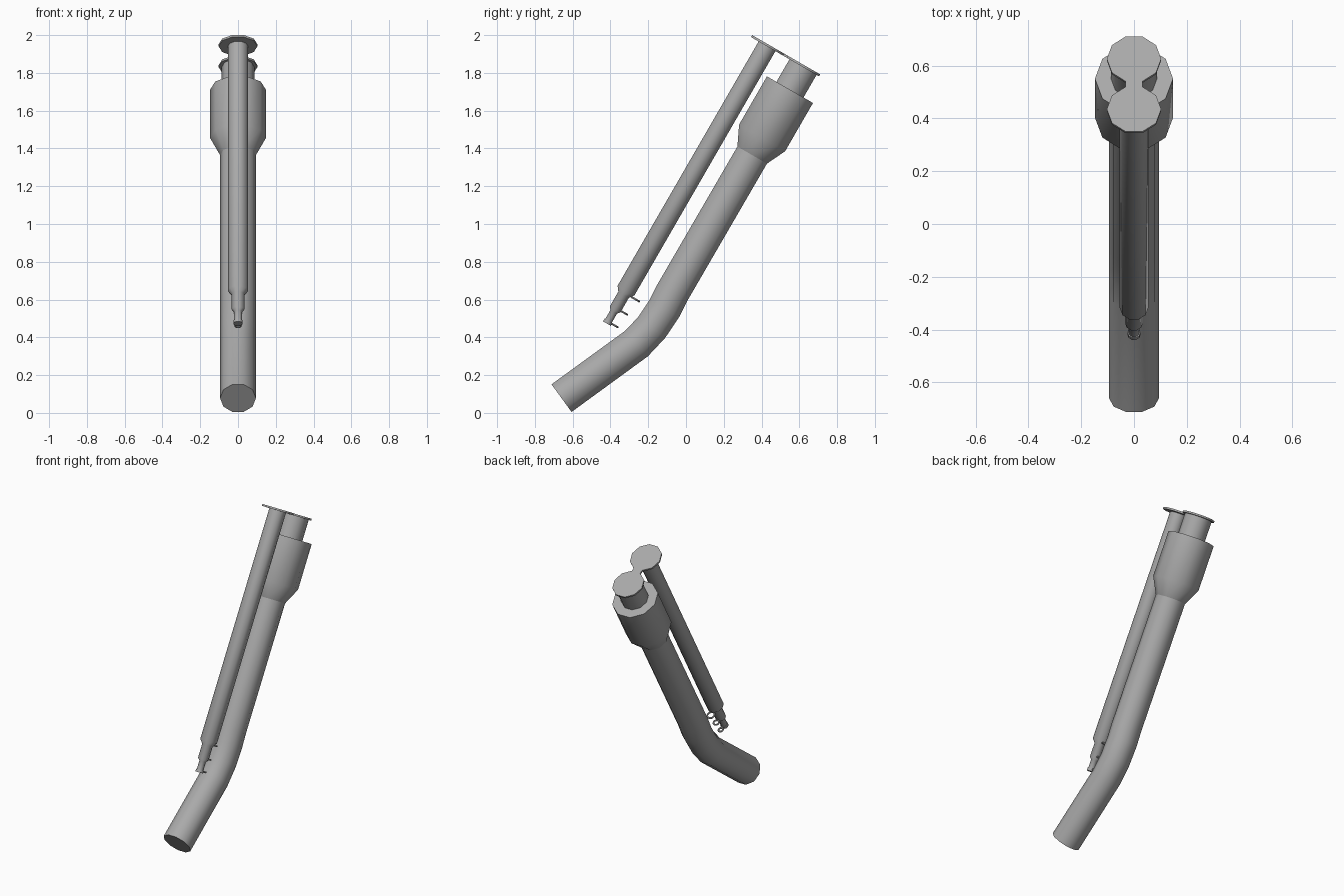
import bpy, bmesh
from math import sin, cos, radians, pi
from mathutils import Vector

cube = bpy.data.objects.get("Cube")
if cube:
    bpy.data.objects.remove(cube)

SIDES = 10
TILT = radians(30)
X = Vector((1, 0, 0))
AXIS = Vector((0, sin(TILT), cos(TILT)))       # up along the tubes
ACROSS = Vector((0, cos(TILT), -sin(TILT)))    # from thin tube to main pipe
CORNER = Vector((0, 0.35, 2.0))                # front edge of the top plate
DISC_R = 0.103
THIN, MAIN = 0.098, 0.318                      # axis offsets along the plate

metal = bpy.data.materials.new("grey metal")
metal.use_nodes = True
GREY = (0.4, 0.4, 0.4, 1)
metal.diffuse_color = GREY
metal.node_tree.nodes["Principled BSDF"].inputs["Base Color"].default_value = GREY


def at(offset, depth):
    """Point at an offset along the plate and a depth below it."""
    return CORNER + ACROSS * offset - AXIS * depth


def finish(obj):
    obj.data.materials.append(metal)
    bpy.ops.object.select_all(action='DESELECT')
    obj.select_set(True)
    bpy.context.view_layer.objects.active = obj
    bpy.ops.object.shade_smooth_by_angle(angle=radians(40))


def add_mesh(name, bm):
    bmesh.ops.recalc_face_normals(bm, faces=bm.faces)
    mesh = bpy.data.meshes.new(name)
    bm.to_mesh(mesh)
    bm.free()
    obj = bpy.data.objects.new(name, mesh)
    bpy.context.collection.objects.link(obj)
    finish(obj)


def sweep(name, path, radii):
    """Capped tube along a path in the side plane, one radius per point."""
    bm = bmesh.new()
    rings = []
    for i, p in enumerate(path):
        before = (p - path[i - 1]).normalized() if i else Vector()
        after = (path[i + 1] - p).normalized() if i < len(path) - 1 else Vector()
        side = (before + after).normalized().cross(X)
        rings.append([bm.verts.new(p + radii[i] * (X * cos(a) + side * sin(a)))
                      for a in (2 * pi * k / SIDES for k in range(SIDES))])
    for lower, upper in zip(rings, rings[1:]):
        for k in range(SIDES):
            n = (k + 1) % SIDES
            bm.faces.new((lower[k], lower[n], upper[n], upper[k]))
    bm.faces.new(rings[0])
    bm.faces.new(rings[-1])
    add_mesh(name, bm)


def straight(name, offset, profile):
    sweep(name, [at(offset, depth) for depth, r in profile], [r for depth, r in profile])


# Top plate: two ten-sided discs joined by a narrow bridge
outline = []
for centre, start in ((THIN, 108), (MAIN, 288)):
    for k in range(SIDES):
        a = radians(start + 36 * k)
        outline.append((DISC_R * cos(a), centre + DISC_R * sin(a)))
bm = bmesh.new()
face = bm.faces.new([bm.verts.new(at(t, 0) + X * x) for x, t in outline])
extruded = bmesh.ops.extrude_face_region(bm, geom=[face])
bmesh.ops.translate(bm, vec=-AXIS * 0.012,
                    verts=[v for v in extruded["geom"] if isinstance(v, bmesh.types.BMVert)])
if face.is_valid and len(bm.faces) == len(outline) + 1:
    bm.faces.new([v for v in bm.verts][:len(outline)])
add_mesh("top_plate", bm)

# Neck and housing on the main axis
straight("neck", MAIN, [(0.005, 0.087), (0.2, 0.087)])
straight("housing", MAIN, [(0.15, 0.148), (0.445, 0.148), (0.55, 0.095)])

# Bent main pipe
bend = [Vector((0, y, z)) for y, z in
        ((-0.072, 0.637), (-0.115, 0.552), (-0.182, 0.452), (-0.262, 0.367), (-0.659, 0.078))]
sweep("main_pipe", [at(MAIN, 0.5)] + bend, [0.095] * 6)

# Thin stepped tube
straight("thin_tube", THIN, [(0.005, 0.054), (1.505, 0.054), (1.53, 0.034), (1.62, 0.034),
                             (1.635, 0.021), (1.705, 0.021)])
straight("tip_collar", THIN, [(1.69, 0.025), (1.707, 0.025)])

# Small eyelets hanging off the back of the thin tube
for name, depth, reach, radius in (("upper_eyelet", 1.52, 0.095, 0.03),
                                   ("middle_eyelet", 1.612, 0.075, 0.024),
                                   ("lower_eyelet", 1.695, 0.064, 0.021)):
    bpy.ops.mesh.primitive_torus_add(
        location=at(THIN + reach - radius, depth), rotation=(-TILT, 0, 0),
        major_radius=radius - 0.006, minor_radius=0.006,
        major_segments=12, minor_segments=6)
    eyelet = bpy.context.object
    eyelet.name = name
    finish(eyelet)
